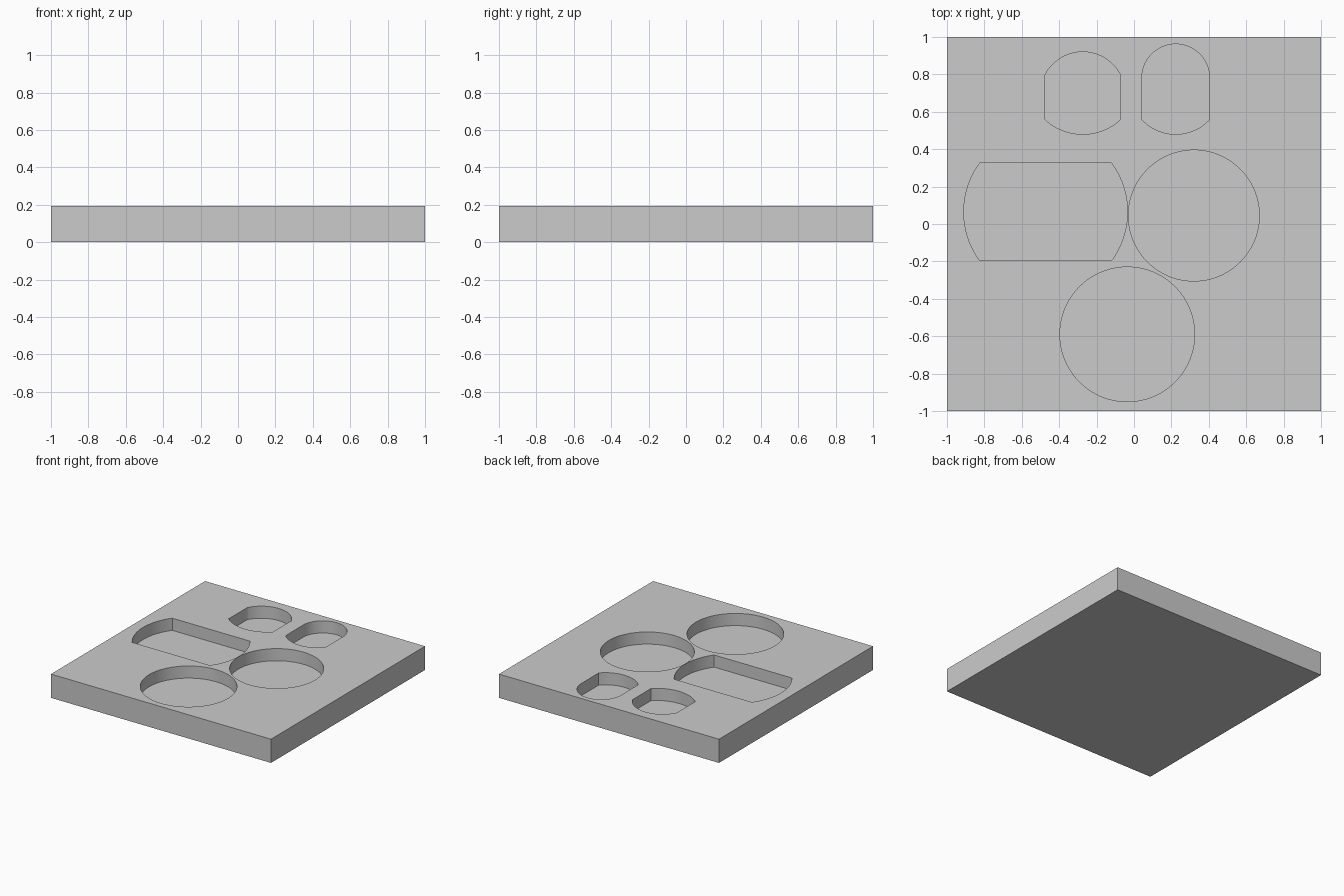
import bpy
from math import sin, cos, atan2, pi

if "Cube" in bpy.data.objects:
    bpy.data.objects.remove(bpy.data.objects["Cube"], do_unlink=True)

HEIGHT = 0.195
FLOOR = 0.095

grey = bpy.data.materials.new("plain grey")
grey.use_nodes = True
grey.diffuse_color = (0.6, 0.6, 0.6, 1)
grey.node_tree.nodes["Principled BSDF"].inputs["Base Color"].default_value = (0.6, 0.6, 0.6, 1)


def arc(half, rise, steps=40):
    """Shallow arc from (half, 0) over (0, rise) to (-half, 0)."""
    radius = (half ** 2 + rise ** 2) / (2 * rise)
    low = rise - radius
    start = atan2(-low, half)
    sweep = pi - 2 * start
    return [(radius * cos(start + sweep * i / steps),
             low + radius * sin(start + sweep * i / steps)) for i in range(steps + 1)]


def circle(cx, cy, radius, steps=96):
    return [(cx + radius * cos(2 * pi * i / steps),
             cy + radius * sin(2 * pi * i / steps)) for i in range(steps)]


def bulged_slot(cx, half, low, high, rise_low, rise_high):
    """Straight sides, with an outward arc at each end."""
    top = [(cx + x, high + y) for x, y in arc(half, rise_high)]
    bottom = [(cx - x, low - y) for x, y in arc(half, rise_low)]
    return top + bottom


def prism(name, outline, z0, z1):
    n = len(outline)
    verts = [(x, y, z) for z in (z0, z1) for x, y in outline]
    faces = [list(range(n))[::-1], list(range(n, 2 * n))]
    faces += [(i, (i + 1) % n, n + (i + 1) % n, n + i) for i in range(n)]
    mesh = bpy.data.meshes.new(name)
    mesh.from_pydata(verts, [], faces)
    mesh.materials.append(grey)
    obj = bpy.data.objects.new(name, mesh)
    bpy.context.collection.objects.link(obj)
    return obj


# Square slab
slab = prism("tray_slab", [(-1, -1), (1, -1), (1, 1), (-1, 1)], 0, HEIGHT)

# Wide pocket is a slot turned a quarter turn
wide = [(-y, x) for x, y in bulged_slot(0.065, 0.26, 0.12, 0.825, 0.085, 0.085)]

pockets = {
    "front_round_pocket": circle(-0.036, -0.59, 0.36),
    "side_round_pocket": circle(0.32, 0.045, 0.35),
    "wide_pocket": wide,
    "small_pocket_right": bulged_slot(-0.274, 0.201, 0.558, 0.798, 0.078, 0.122),
    "small_pocket_left": bulged_slot(0.223, 0.18, 0.558, 0.798, 0.078, 0.164),
}

# Sink every pocket into the slab
bpy.context.view_layer.objects.active = slab
for name, outline in pockets.items():
    cutter = prism(name, outline, FLOOR, HEIGHT + 0.1)
    cutter.hide_render = True
    cut = slab.modifiers.new(name, "BOOLEAN")
    cut.operation = "DIFFERENCE"
    cut.solver = "EXACT"
    cut.object = cutter
    bpy.ops.object.modifier_apply(modifier=cut.name)
    bpy.data.objects.remove(cutter, do_unlink=True)

# Smooth pocket walls with crisp rims
bpy.ops.object.select_all(action="DESELECT")
slab.select_set(True)
bpy.ops.object.shade_smooth_by_angle(angle=pi / 6)
